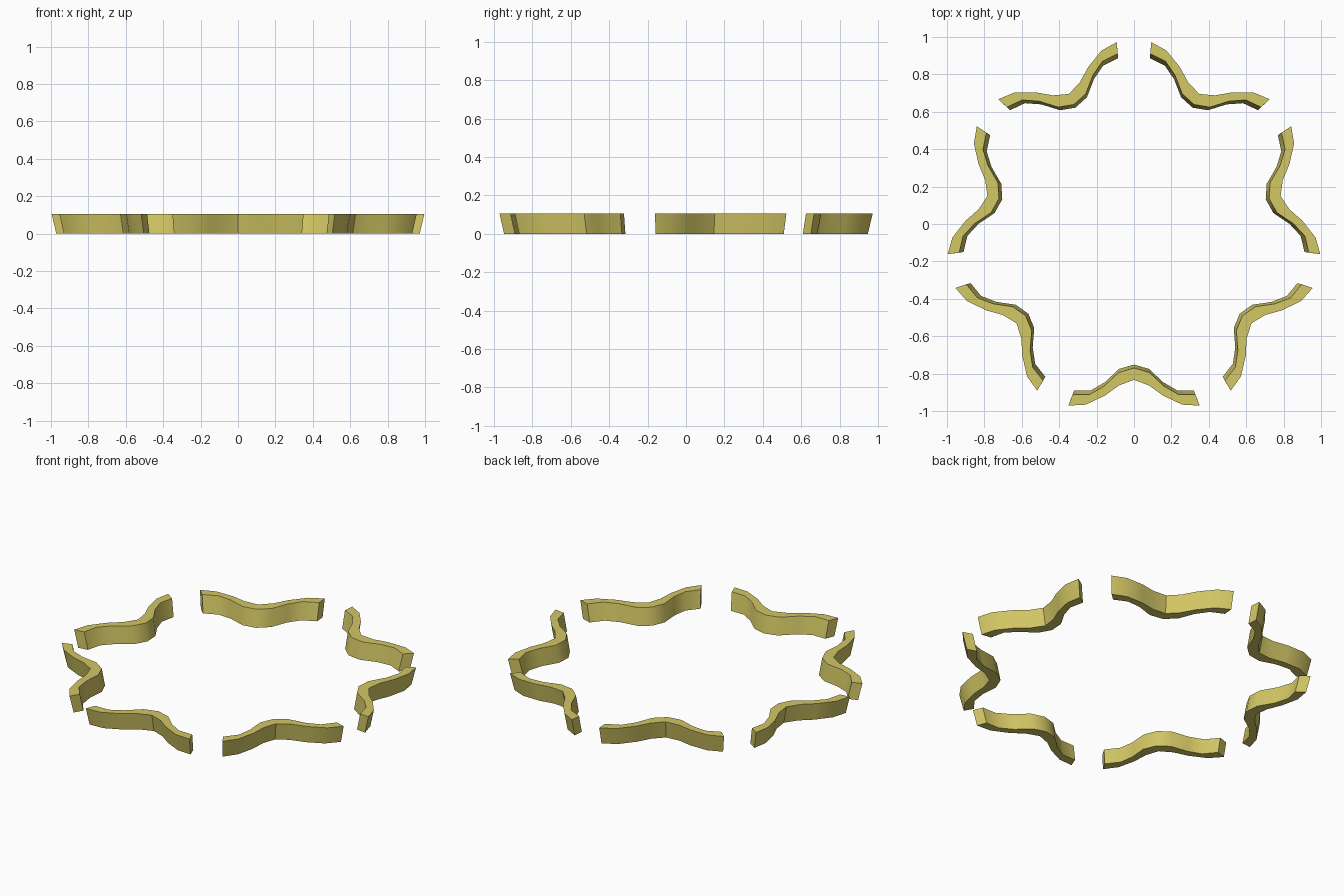
import bpy, bmesh, math
from mathutils import Matrix, Vector

cube = bpy.data.objects.get("Cube")
if cube:
    bpy.data.objects.remove(cube, do_unlink=True)

HEIGHT = 0.105
TAPER = 0.975          # the foot of the ring is slightly narrower than the rim
COUNT = 7
CENTRE = Vector((0, -0.029, 0))

mat = bpy.data.materials.new("pale_yellow")
mat.use_nodes = True
color = (0.65, 0.57, 0.13, 1)
mat.diffuse_color = color
mat.node_tree.nodes["Principled BSDF"].inputs["Base Color"].default_value = color

# Half of one wavy wall, rim level: distance along the wall, distance from centre
OUTER = [(0, 0.804), (0.08, 0.834), (0.155, 0.888), (0.258, 0.937), (0.351, 0.942)]
INNER = [(0, 0.741), (0.082, 0.765), (0.16, 0.838), (0.238, 0.883), (0.329, 0.884)]


def mirrored(half):
    """Full path from the left end to the right end."""
    return [(-x, r) for x, r in reversed(half[1:])] + half


def wall(name, angle):
    bm = bmesh.new()
    rings = []
    for (xo, ro), (xi, ri) in zip(mirrored(OUTER), mirrored(INNER)):
        section = [(xo, -ro, HEIGHT), (xi, -ri, HEIGHT),
                   (xi * TAPER, -ri * TAPER, 0), (xo * TAPER, -ro * TAPER, 0)]
        rings.append([bm.verts.new(p) for p in section])
    for a, b in zip(rings, rings[1:]):
        for i in range(4):
            j = (i + 1) % 4
            bm.faces.new((a[i], a[j], b[j], b[i]))
    bm.faces.new(rings[0])
    bm.faces.new(rings[-1])
    bmesh.ops.recalc_face_normals(bm, faces=bm.faces)
    bm.transform(Matrix.Translation(CENTRE) @ Matrix.Rotation(angle, 4, "Z"))
    mesh = bpy.data.meshes.new(name)
    bm.to_mesh(mesh)
    bm.free()
    mesh.materials.append(mat)
    obj = bpy.data.objects.new(name, mesh)
    bpy.context.collection.objects.link(obj)
    return obj


# Seven equal walls around the ring
walls = [wall(f"wavy_wall_{k + 1}", k * math.tau / COUNT) for k in range(COUNT)]

# Smooth along the waves, crisp at the rims and ends
bpy.ops.object.select_all(action="DESELECT")
for obj in walls:
    obj.select_set(True)
bpy.context.view_layer.objects.active = walls[0]
bpy.ops.object.shade_smooth_by_angle(angle=math.radians(40))
